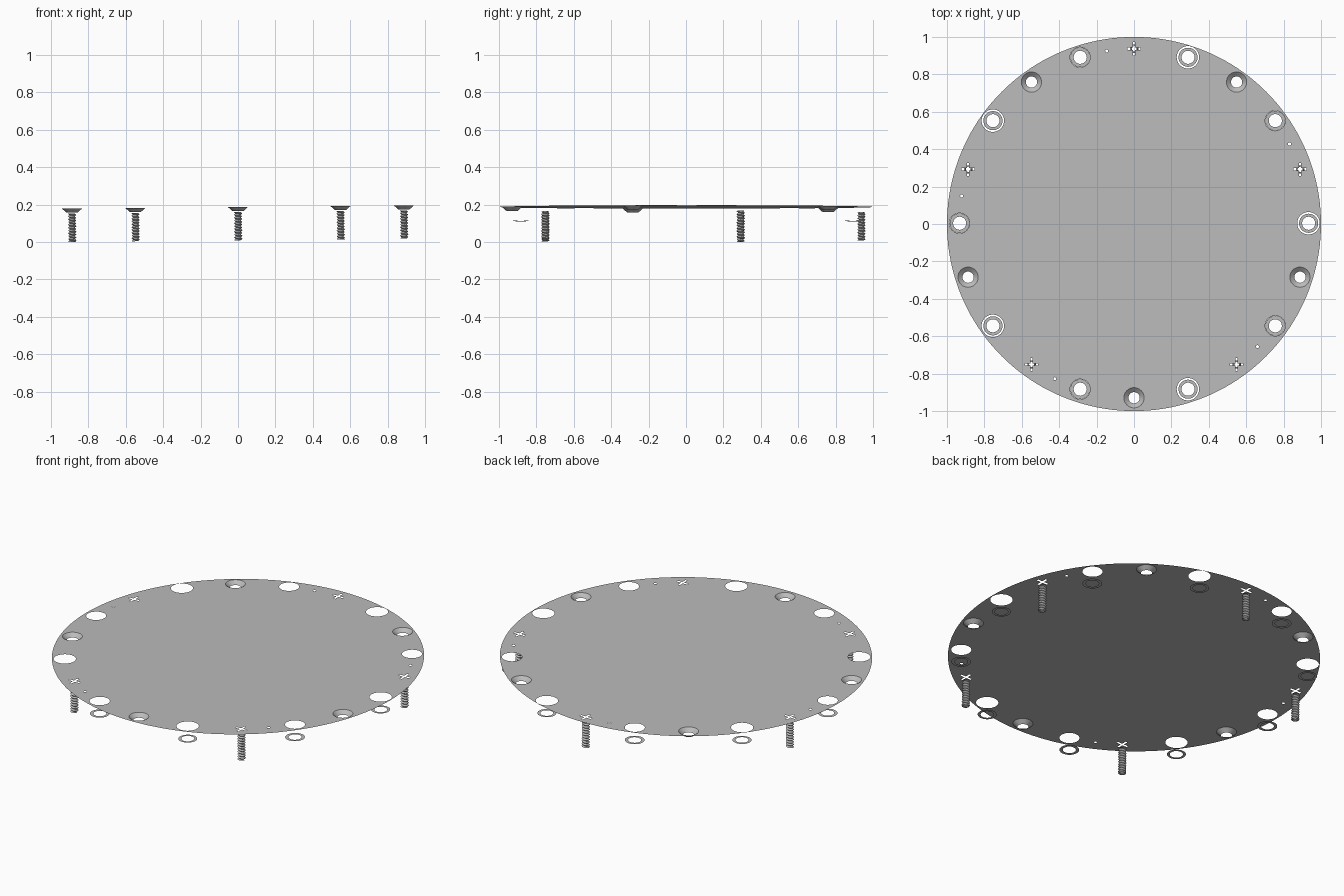
import bpy, bmesh, math
from math import sin, cos, pi, radians
from mathutils import Matrix, Vector

cube = bpy.data.objects.get("Cube")
if cube:
    bpy.data.objects.remove(cube, do_unlink=True)

# Material
grey = bpy.data.materials.new("plain grey")
grey.use_nodes = True
COLOUR = (0.5, 0.5, 0.5, 1)
grey.diffuse_color = COLOUR
grey.node_tree.nodes["Principled BSDF"].inputs["Base Color"].default_value = COLOUR

# The whole plate leans slightly, rising towards +x
LEAN = Matrix.Translation((0, 0, 0.187)) @ Matrix.Rotation(-0.0095, 4, 'Y')
RING_R = 0.933


def around(step, start):
    """Five evenly spaced centres on the fixing circle."""
    angles = [radians(start + step * k) for k in range(5)]
    return [Vector((RING_R * cos(a), RING_R * sin(a) + 0.004, 0)) for a in angles]


screws = around(72, 90)
countersinks = around(72, 54)
wide_holes = around(72, 0)
narrow_holes = around(72, 36)
pin_holes = around(72, 99)


def finish(name, mesh, spot=Vector()):
    mesh.transform(LEAN @ Matrix.Translation(spot))
    mesh.materials.clear()
    mesh.materials.append(grey)
    ob = bpy.data.objects.new(name, mesh)
    bpy.context.collection.objects.link(ob)
    return ob


def circle(r, c=Vector(), n=48):
    return [(c.x + r * cos(2 * pi * i / n), c.y + r * sin(2 * pi * i / n)) for i in range(n)]


def cross(arm, half):
    """Outline of a four-armed driver slot."""
    pts = []
    for k in range(4):
        ca, sa = cos(k * pi / 2), sin(k * pi / 2)
        for x, y in ((half, -half), (arm, -half), (arm, half)):
            pts.append((x * ca - y * sa, x * sa + y * ca))
    return pts


def flat_sheet(name, loops, spot=Vector()):
    """Flat sheet filled between an outer loop and its holes."""
    curve = bpy.data.curves.new(name + "_outline", 'CURVE')
    curve.dimensions = '2D'
    curve.fill_mode = 'BOTH'
    for loop in loops:
        spline = curve.splines.new('POLY')
        spline.points.add(len(loop) - 1)
        for p, (x, y) in zip(spline.points, loop):
            p.co = (x, y, 0, 1)
        spline.use_cyclic_u = True
    temp = bpy.data.objects.new(name + "_outline", curve)
    bpy.context.collection.objects.link(temp)
    deps = bpy.context.evaluated_depsgraph_get()
    mesh = bpy.data.meshes.new_from_object(temp.evaluated_get(deps))
    bpy.data.objects.remove(temp, do_unlink=True)
    # Make every face look upwards
    bm = bmesh.new()
    bm.from_mesh(mesh)
    bm.normal_update()
    bmesh.ops.reverse_faces(bm, faces=[f for f in bm.faces if f.normal.z < 0])
    bm.to_mesh(mesh)
    bm.free()
    return finish(name, mesh, spot)


def skin(name, rows, spot):
    """Open tube through rows of points, all rows equally long."""
    bm = bmesh.new()
    verts = [[bm.verts.new(p) for p in row] for row in rows]
    n = len(rows[0])
    for a, b in zip(verts, verts[1:]):
        for i in range(n):
            j = (i + 1) % n
            f = bm.faces.new((a[i], b[i], b[j], a[j]))
            f.smooth = True
    mesh = bpy.data.meshes.new(name)
    bm.to_mesh(mesh)
    bm.free()
    return finish(name, mesh, spot)


# Round plate with all its holes
SINK_R, HEAD_R, WIDE_R, NARROW_R = 0.054, 0.043, 0.060, 0.054
loops = [circle(1.0, n=160)]
for centres, r in ((screws, HEAD_R), (countersinks, SINK_R), (wide_holes, WIDE_R),
                   (narrow_holes, NARROW_R), (pin_holes, 0.008)):
    loops += [circle(r, c) for c in centres]
flat_sheet("round_plate", loops)

# Countersunk cups hanging below the plate
for k, c in enumerate(countersinks):
    rows = [[(x, y, z) for x, y in circle(r)] for r, z in ((SINK_R, 0), (0.030, -0.021))]
    skin(f"countersink_{k + 1}", rows, c)

# Flat washers floating under the open holes
for label, centres, r in (("wide", wide_holes, 0.051), ("narrow", narrow_holes, 0.053)):
    for k, c in enumerate(centres):
        flat_sheet(f"{label}_washer_{k + 1}", [circle(r), circle(0.035)],
                   c + Vector((0, 0, -0.074)))

# Screws: slotted flush head and hollow threaded shaft
TOP, BOTTOM, PITCH, SIDES = -0.027, -0.178, 0.015, 24
steps = int((TOP - BOTTOM) / PITCH * 2) + 3
for k, c in enumerate(screws):
    flat_sheet(f"screw_head_{k + 1}", [circle(HEAD_R), cross(0.035, 0.006)], c)
    rows = []
    for j in range(steps):
        r = 0.022 if j % 2 else 0.014
        rows.append([(x, y, max(BOTTOM, min(TOP, TOP + PITCH * (1 - j / 2 - i / SIDES))))
                     for i, (x, y) in enumerate(circle(r, n=SIDES))])
    # Step down one turn at the seam so the thread spirals
    bm = bmesh.new()
    path = [p for row in zip(*rows) for p in row]
    verts = [bm.verts.new(p) for p in path]
    for i in range(SIDES):
        nxt, shift = (i + 1) % SIDES, 2 if i == SIDES - 1 else 0
        for j in range(steps - 1 - shift):
            a, b = i * steps + j, nxt * steps + j + shift
            bm.faces.new((verts[a], verts[a + 1], verts[b + 1], verts[b]))
    bmesh.ops.dissolve_degenerate(bm, dist=0.0001, edges=bm.edges)
    mesh = bpy.data.meshes.new(f"screw_shaft_{k + 1}")
    bm.to_mesh(mesh)
    bm.free()
    finish(f"screw_shaft_{k + 1}", mesh, c)
